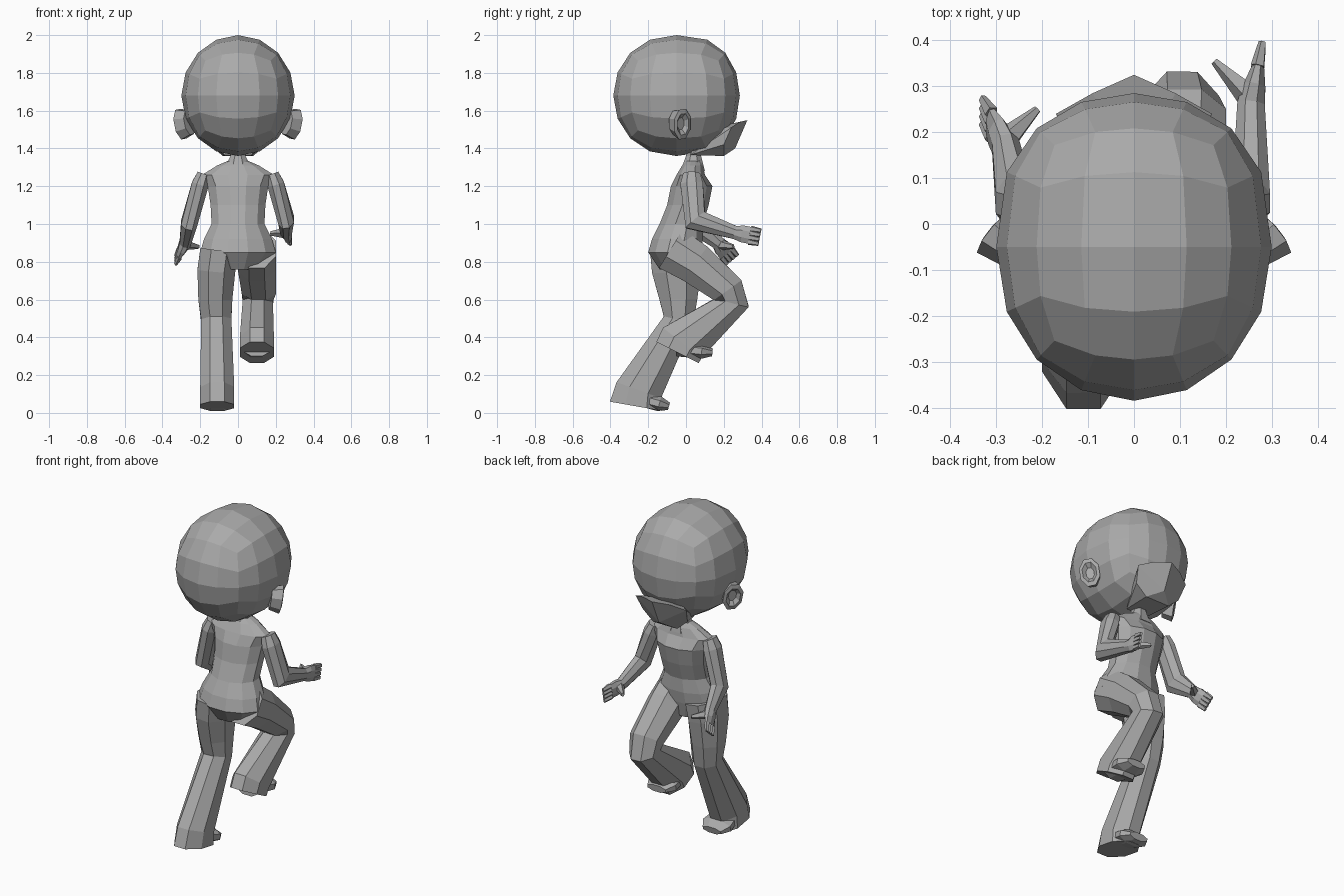
import bpy, bmesh, math
from mathutils import Vector

old = bpy.data.objects.get("Cube")
if old:
    bpy.data.objects.remove(old, do_unlink=True)

X_AXIS, Y_AXIS = Vector((1, 0, 0)), Vector((0, 1, 0))

grey = (.4, .4, .4, 1)
clay = bpy.data.materials.new("plain_grey")
clay.use_nodes = True
clay.diffuse_color = grey
clay.node_tree.nodes["Principled BSDF"].inputs["Base Color"].default_value = grey


def finish(name, bm):
    """Turn a bmesh into a flat shaded object."""
    bmesh.ops.recalc_face_normals(bm, faces=bm.faces)
    mesh = bpy.data.meshes.new(name)
    bm.to_mesh(mesh)
    bm.free()
    mesh.materials.append(clay)
    bpy.context.collection.objects.link(bpy.data.objects.new(name, mesh))


def oval(center, tangent, across, width, depth, sides=8):
    """Points of an oval cross-section that is square to the tangent."""
    tangent = tangent.normalized()
    u = (across - tangent * across.dot(tangent)).normalized()
    v = tangent.cross(u)
    reach = 1 / math.cos(math.pi / sides)
    angles = [math.tau * (i + .5) / sides for i in range(sides)]
    return [center + reach * (u * width * math.cos(t) + v * depth * math.sin(t))
            for t in angles]


def skin(name, sections):
    """Join cross-sections with quads and cap both ends."""
    bm = bmesh.new()
    rings = [[bm.verts.new(p) for p in section] for section in sections]
    for low, high in zip(rings, rings[1:]):
        for i in range(len(low)):
            bm.faces.new((low[i - 1], low[i], high[i], high[i - 1]))
    bm.faces.new(rings[0])
    bm.faces.new(rings[-1])
    finish(name, bm)


def limb(name, joints, sizes, sides=8):
    """Sweep ovals along a path, bisecting the bend at each joint."""
    joints = [Vector(j) for j in joints]
    steps = [(b - a).normalized() for a, b in zip(joints, joints[1:])]
    tangents = [a + b for a, b in zip(steps[:1] + steps, steps + steps[-1:])]
    skin(name, [oval(j, t, X_AXIS, *size, sides)
                for j, t, size in zip(joints, tangents, sizes)])


def stack(name, levels, sides):
    """Level ovals given as height, back, front and half width."""
    up = Vector((0, 0, 1))
    skin(name, [oval(Vector((0, (back + front) / 2, z)), up, X_AXIS,
                     width, (front - back) / 2, sides)
                for z, back, front, width in levels])


# Head: faceted ball, fuller toward the flat face
bm = bmesh.new()
bmesh.ops.create_cube(bm, size=2)
bmesh.ops.subdivide_edges(bm, edges=bm.edges[:], cuts=3, use_grid_fill=True)
for vert in bm.verts:
    x, y, z = Vector([math.tan(c * math.pi / 4) for c in vert.co]).normalized()
    fullness = .75 if y > 0 else .9
    y = math.copysign(abs(y) ** fullness, y)
    vert.co = (x * .3, y * .335 - .05, 1.68 + z * .32)
finish("head", bm)

# Muzzle: wedge jutting from the lower face
bm = bmesh.new()
outline = [(0, .325, 1.55), (.09, .285, 1.54), (.17, .24, 1.51), (.15, .2, 1.42),
           (0, .26, 1.4), (.08, .2, 1.36), (.07, .02, 1.365), (0, .1, 1.5)]
for x, y, z in outline:
    for side in {x, -x}:
        bm.verts.new((side, y, z))
bmesh.ops.convex_hull(bm, input=bm.verts)
finish("muzzle", bm)


# Cupped ears that open outward and forward
def ear(name, side):
    outward = Vector((side * .75, .6, -.15)).normalized()
    middle = Vector((side * .295, -.025, 1.53))
    shape = [(-.05, .8), (.01, 1), (.015, .7), (-.005, .4)]
    skin(name, [oval(middle + outward * offset, outward, Y_AXIS,
                     size * .055, size * .08) for offset, size in shape])


ear("left_ear", 1)
ear("right_ear", -1)

# Neck and torso
stack("neck", [(1.44, .01, .09, .045), (1.36, 0, .08, .04), (1.28, -.03, .1, .08)], 8)
stack("torso", [(1.34, 0, .08, .04), (1.31, -.02, .09, .11), (1.26, -.05, .1, .19),
                (1.2, -.08, .14, .16), (1.1, -.1, .12, .145), (1, -.14, .09, .14),
                (.92, -.18, .09, .18), (.85, -.2, .08, .2), (.76, -.14, .06, .12)], 12)


# Arms: shared shoulder and sleeve, posed elbow, wrist, fingertips and thumb
def arm(name, side, elbow, wrist, tip, thumb):
    elbow, wrist, tip, thumb = map(Vector, (elbow, wrist, tip, thumb))
    palm = wrist.lerp(tip, .3)
    knuckles = wrist.lerp(tip, .6)
    shoulder = Vector((side * .18, .03, 1.265))
    sleeve = Vector((side * .2, .03, 1.21))
    limb(name + "_arm", [shoulder, sleeve, elbow, wrist, palm, knuckles],
         [(.035, .045), (.045, .06), (.042, .065), (.03, .035), (.024, .045), (.014, .045)])
    reach = tip - wrist
    fan = reach.cross(X_AXIS).normalized() * .035
    for number, share in enumerate((-1, -.33, .33, 1)):
        limb(f"{name}_finger_{number + 1}", [knuckles + fan * share, tip + fan * share],
             [(.013, .014), (.007, .01)], 5)
    limb(name + "_thumb", [wrist.lerp(tip, .1), thumb], [(.025, .025), (.007, .01)], 5)


arm("left", 1, (.255, .05, 1.02), (.255, .26, .955), (.28, .39, .93), (.175, .355, .95))
arm("right", -1, (-.26, .05, 1), (-.28, .17, .9), (-.33, .245, .81), (-.21, .25, .88))

# Raised, bent leg
limb("left_leg",
     [(.1, -.08, .87), (.1, .05, .79), (.11, .22, .65), (.105, .245, .585),
      (.1, -.02, .37), (.1, -.045, .32)],
     [(.1, .12), (.1, .11), (.09, .09), (.08, .09), (.09, .13), (.09, .125)])

# Trailing leg that reaches the floor
limb("right_leg",
     [(-.1, -.05, .86), (-.115, -.05, .75), (-.12, -.04, .6), (-.115, -.04, .49),
      (-.11, -.25, .12), (-.11, -.265, .035)],
     [(.1, .14), (.1, .13), (.09, .1), (.08, .08), (.09, .125), (.09, .14)])


# Blunt feet under the trouser cuffs
def foot(name, heel, toe):
    heel, toe = Vector(heel), Vector(toe)
    limb(name, [heel, heel.lerp(toe, .7), toe], [(.07, .04), (.09, .04), (.06, .02)])


foot("left_foot", (.1, -.05, .34), (.1, .14, .32))
foot("right_foot", (-.11, -.26, .08), (-.11, -.09, .035))
